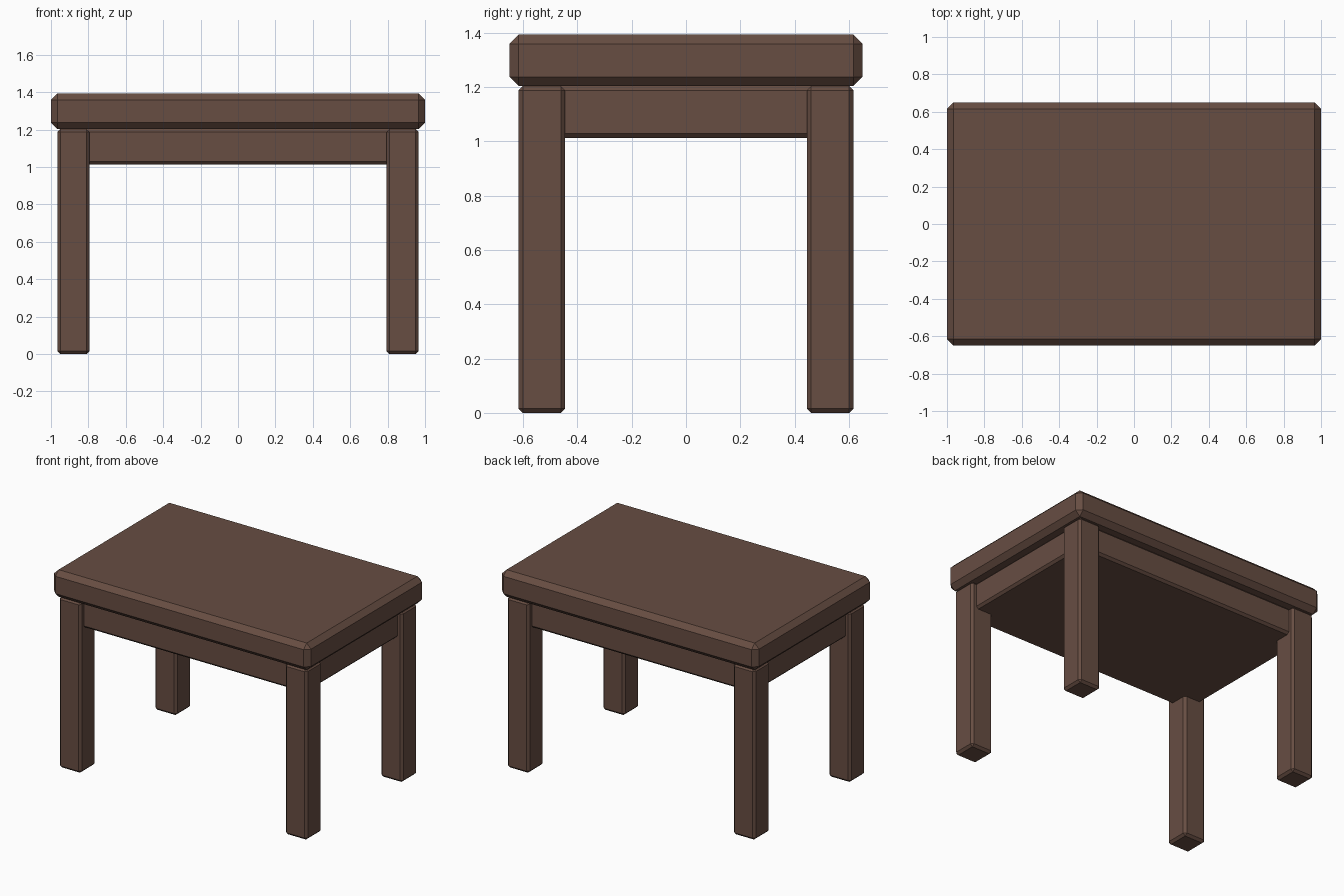
import bpy
import bmesh

if "Cube" in bpy.data.objects:
    bpy.data.objects.remove(bpy.data.objects["Cube"])

wood = bpy.data.materials.new("dark brown wood")
wood.diffuse_color = (0.136, 0.075, 0.055, 1.0)
wood.use_nodes = True
wood.node_tree.nodes["Principled BSDF"].inputs["Base Color"].default_value = wood.diffuse_color


def bevelled_box(name, low, high, bevel):
    """Box between two corners with single-segment chamfered edges."""
    bm = bmesh.new()
    bmesh.ops.create_cube(bm, size=1.0)
    for v in bm.verts:
        v.co = [(a + b) / 2 + c * (b - a) for a, b, c in zip(low, high, v.co)]
    bmesh.ops.bevel(bm, geom=bm.edges[:], offset=bevel, segments=1,
                    profile=0.5, affect='EDGES')
    bmesh.ops.recalc_face_normals(bm, faces=bm.faces[:])
    mesh = bpy.data.meshes.new(name)
    bm.to_mesh(mesh)
    bm.free()
    mesh.materials.append(wood)
    obj = bpy.data.objects.new(name, mesh)
    bpy.context.collection.objects.link(obj)
    return obj


# Thick top slab
bevelled_box("tabletop", (-1, -0.65, 1.203), (1, 0.65, 1.393), 0.034)

# Solid apron block under the top, set back from the legs
bevelled_box("apron", (-0.93, -0.58, 1.013), (0.93, 0.58, 1.203), 0.016)

# Four square legs
for y_name, sy in (("front", -1), ("back", 1)):
    for x_name, sx in (("left", -1), ("right", 1)):
        cx, cy, h = sx * 0.88, sy * 0.531, 0.086
        bevelled_box(f"{y_name}_{x_name}_leg",
                     (cx - h, cy - h, 0), (cx + h, cy + h, 1.203), 0.016)
